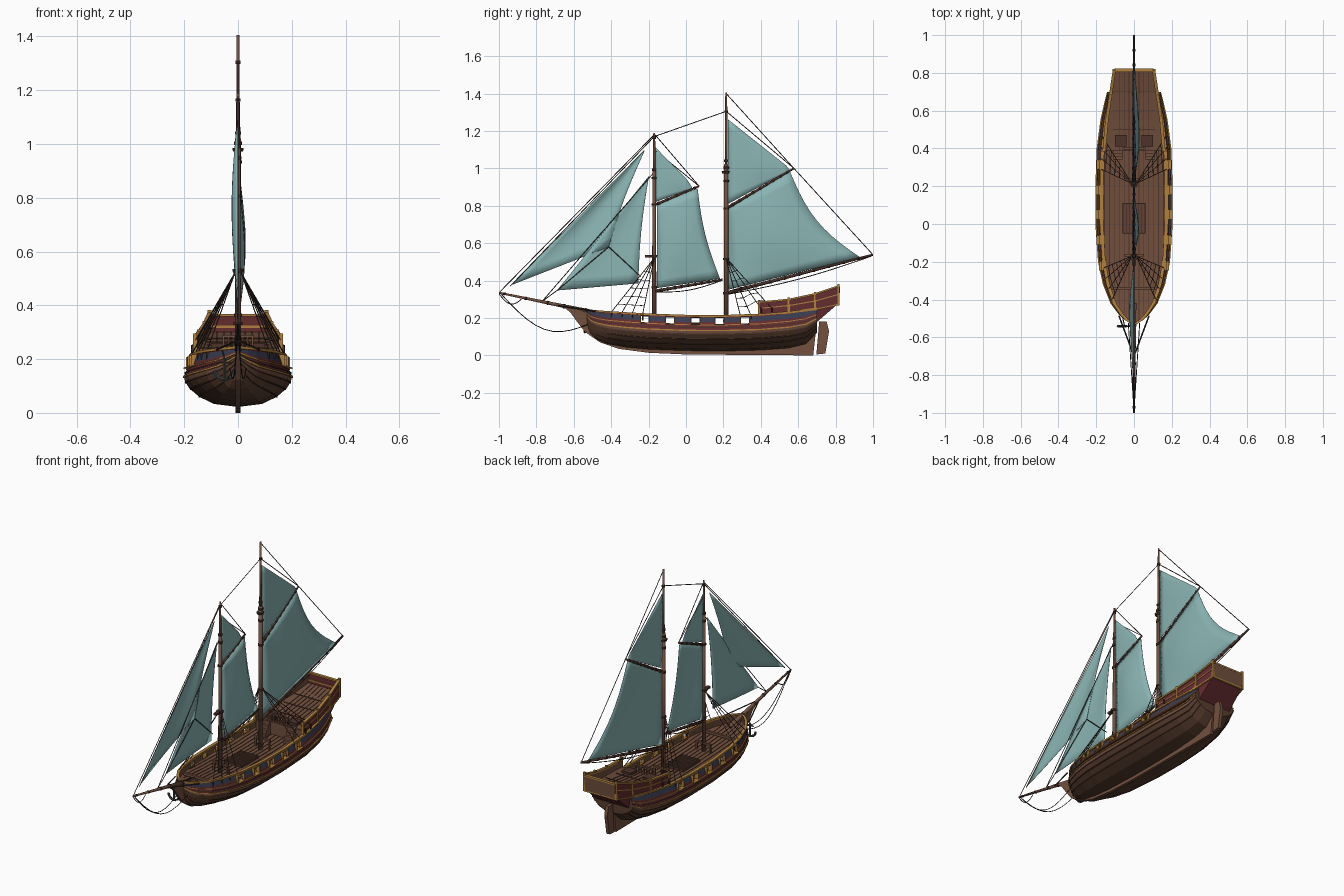
import bpy, bmesh, math
from mathutils import Vector as V

if "Cube" in bpy.data.objects:
    bpy.data.objects.remove(bpy.data.objects["Cube"])

def mat(name, r, g, b):
    m = bpy.data.materials.new(name)
    m.diffuse_color = tuple(((c / 255 + .055) / 1.055) ** 2.4 for c in (r, g, b)) + (1,)
    m.use_nodes = True
    m.node_tree.nodes["Principled BSDF"].inputs["Base Color"].default_value = m.diffuse_color
    return m

SAIL = mat("sail_teal", 138, 180, 179)
WOOD = mat("spar_brown", 114, 80, 63)
DECK = mat("deck_brown", 112, 78, 60)
HULL = mat("hull_dark_brown", 88, 61, 46)
RED = mat("stripe_red", 100, 44, 47)
BLUE = mat("stripe_blue", 56, 62, 82)
GOLD = mat("trim_gold", 176, 128, 62)
ROPE = mat("rope_dark", 60, 48, 42)
IRON = mat("iron_grey", 66, 68, 72)
BAND = mat("fitting_dark_brown", 76, 51, 42)

def obj(name, bm, mats, smooth=False, thick=0, inner=0):
    bmesh.ops.remove_doubles(bm, verts=bm.verts, dist=1e-5)
    bmesh.ops.recalc_face_normals(bm, faces=bm.faces)
    for f in bm.faces:
        f.smooth = smooth
    me = bpy.data.meshes.new(name)
    bm.to_mesh(me); bm.free()
    for m in mats:
        me.materials.append(m)
    o = bpy.data.objects.new(name, me)
    bpy.context.collection.objects.link(o)
    if thick:
        s = o.modifiers.new("thickness", "SOLIDIFY")
        s.thickness, s.offset, s.material_offset = thick, -1, inner
    return o

def loft(bm, rings, closed=True, cap=True):
    vs = [[bm.verts.new(p) for p in r] for r in rings]
    n = len(vs[0])
    out = []
    for i in range(len(vs) - 1):
        for j in range(n if closed else n - 1):
            k = (j + 1) % n
            out.append((bm.faces.new((vs[i][j], vs[i][k], vs[i + 1][k], vs[i + 1][j])), i, j))
    if cap:
        bm.faces.new(vs[0]); bm.faces.new(vs[-1])
    return out

def tube(bm, pts, r0, r1=None, n=5):
    pts = [V(p) for p in pts]
    r1 = r0 if r1 is None else r1
    rings = []
    for i, p in enumerate(pts):
        d = (pts[min(i + 1, len(pts) - 1)] - pts[max(i - 1, 0)]).normalized()
        a = d.cross(V((1, 0, 0)) if abs(d.x) < .9 else V((0, 0, 1))).normalized()
        b = d.cross(a)
        r = r0 + (r1 - r0) * i / (len(pts) - 1)
        rings.append([p + r * (a * math.cos(t) + b * math.sin(t)) for t in (2 * math.pi * k / n for k in range(n))])
    loft(bm, rings)

def sweep(bm, pts, w, t):
    loft(bm, [[(x + a * w / 2, y, z + b * t / 2) for a, b in ((-1, -1), (1, -1), (1, 1), (-1, 1))] for x, y, z in pts])

def box(bm, c, s):
    x, y, z = c
    sweep(bm, [(x, y - s[1] / 2, z), (x, y + s[1] / 2, z)], s[0], s[2])

def plate(name, pts, w, m):
    bm = bmesh.new()
    loft(bm, [[(s * w, y, z) for y, z in pts] for s in (-1, 1)])
    obj(name, bm, [m])

# hull stations: y, half beam, bottom z, sheer z
ST = [(-.53, .006, .16, .243), (-.51, .042, .115, .24), (-.48, .075, .085, .237), (-.42, .12, .06, .232),
      (-.32, .16, .042, .226), (-.2, .186, .031, .219), (0, .2, .024, .212), (.2, .2, .022, .211),
      (.4, .193, .027, .218), (.55, .173, .038, .231), (.64, .153, .06, .243), (.7, .138, .12, .252)]
SEC_H = [0, .06, .2, .36, .5, .58, .68, .77, .82, .95, 1]
SEC_W = [0, .45, .72, .9, .985, 1, .97, .935, .92, .875, .86]

def lerp_table(xs, fs, x):
    i = max(k for k in range(len(xs) - 1) if xs[k] <= x or k == 0)
    return fs[i] + (fs[i + 1] - fs[i]) * (x - xs[i]) / (xs[i + 1] - xs[i])

def hp(y, h, s=1, out=0):
    b, zb, zs = (lerp_table([q[0] for q in ST], [q[c] for q in ST], y) for c in (1, 2, 3))
    return V((s * (b * lerp_table(SEC_H, SEC_W, h) + out), y, zb + h * (zs - zb)))

PORTS = [-.22, -.085, .05, .18, .315]
YS = sorted({q[0] for q in ST} | {round(p + d, 3) for p in PORTS for d in (-.021, .021)} | {-.495, -.45, -.37, .47, .6, .67})

# hull shell with coloured strakes and open gun ports
bm = bmesh.new()
full = [(h, -1) for h in SEC_H[:0:-1]] + [(h, 1) for h in SEC_H]
kill = []
for f, i, j in loft(bm, [[hp(y, h, s) for h, s in full] for y in YS], closed=False):
    h = (full[j][0] + full[j + 1][0]) / 2
    f.material_index = 0 if h < .5 else 1 if h < .58 else 2 if h < .82 else 3 if h < .95 else 2
    if .77 < h < .95 and any(abs((YS[i] + YS[i + 1]) / 2 - p) < .015 for p in PORTS):
        kill.append(f)
bmesh.ops.delete(bm, geom=kill, context='FACES')
obj("hull", bm, [HULL, WOOD, RED, BLUE, DECK], thick=.008, inner=9)

# rails, wales and plank seams that follow the hull
for name, h, w, t, m in (("top_rail", 1, .019, .01, GOLD), ("upper_wale", .745, .008, .005, GOLD), ("lower_wale", .585, .01, .007, GOLD),
                         ("middle_wale", .665, .008, .005, BAND), ("seam_high", .48, .005, .005, BAND), ("seam_middle", .34, .005, .004, BAND), ("seam_low", .2, .005, .004, BAND)):
    bm = bmesh.new()
    for s in (-1, 1):
        sweep(bm, [hp(y, h, s) for y in YS], w, t)
    obj(name, bm, [m])

# gun port frames
bm = bmesh.new()
for p in PORTS:
    for s in (-1, 1):
        for d in (-.024, .024):
            a, b = hp(p + d, .76, s), hp(p + d, .97, s)
            box(bm, (a + b) / 2, (.026, .006, b.z - a.z))
        for h in (.755, .975):
            box(bm, hp(p, h, s), (.03, .054, .005))
obj("port_frames", bm, [GOLD])

# stern closing board, main deck and plank seams
bm = bmesh.new()
bm.faces.new([bm.verts.new(hp(.7, h, s)) for h, s in full])
obj("lower_transom", bm, [HULL])
DH = .71
bm = bmesh.new()
loft(bm, [[hp(y, DH, s, -.003) for s in (-1, 1)] for y in YS], closed=False, cap=False)
obj("main_deck", bm, [DECK])
bm = bmesh.new()
for k in range(-6, 7):
    x = k * .026
    ys = [y for y in YS if hp(y, DH).x > abs(x) + .012 and y < .42]
    sweep(bm, [(x, y, hp(y, DH).z + .001) for y in ys], .004, .003)
obj("deck_seams", bm, [BAND])

# keel, stem, beak and rudder
plate("keel", [(-.67, .27), (-.62, .232), (-.59, .19), (-.54, .125), (-.46, .07), (-.36, .035), (-.2, .014), (0, .005), (.68, 0),
               (.7, .18), (.64, .18), (.62, .06), (.4, .04), (0, .035), (-.3, .05), (-.45, .09), (-.5, .16), (-.5, .235), (-.58, .248)], .009, WOOD)
plate("rudder", [(.697, .005), (.745, .01), (.765, .13), (.752, .18), (.712, .18)], .01, WOOD)

# quarterdeck: y, half width, wall bottom, wall top
Q = [(.39, .158, .212, .283), (.55, .144, .228, .298), (.69, .123, .245, .328), (.815, .104, .272, .37)]
bm = bmesh.new()
for s in (-1, 1):
    loft(bm, [[(s * (w + .004), y, a), (s * w, y, b)] for y, w, a, b in Q], closed=False, cap=False)
y, w, a, b = Q[-1]
bm.faces.new([bm.verts.new(p) for p in ((-w - .004, y, a), (w + .004, y, a), (w, y, b - .01), (-w, y, b - .01))])
obj("quarterdeck_walls", bm, [RED, DECK], thick=.008, inner=5)
bm = bmesh.new()
loft(bm, [[(s * w, y, a + .028) for s in (-1, 1)] for y, w, a, b in Q], closed=False, cap=False)
obj("quarterdeck", bm, [DECK])
bm = bmesh.new()
for k in range(-3, 4):
    sweep(bm, [(k * .026, y, a + .029) for y, w, a, b in Q], .004, .003)
for y in (.5, .6, .7):
    box(bm, (0, y, lerp_table([q[0] for q in Q], [q[2] for q in Q], y) + .029), (.23, .004, .004))
obj("quarterdeck_seams", bm, [BAND])
bm = bmesh.new()
for s in (-1, 1):
    for t, r in ((0, .008), (.55, .006), (1, .017)):
        sweep(bm, [(s * (w + .004 - .004 * t), y, a + t * (b - a)) for y, w, a, b in Q], r, min(r, .01))
    for y, w, a, b in Q:
        box(bm, (s * (w + .002), y, (a + b) / 2 + .004), (.014, .012, b - a + .016))
for z, d in ((.272, .01), (.32, .01), (.363, .018)):
    box(bm, (0, .815, z), (.208, d, .009))
obj("quarterdeck_trim", bm, [GOLD])
bm = bmesh.new()
loft(bm, [[(s * .11, .69, .17), (s * .118, .69, .25), (s * .104, .812, .275)] for s in (-1, 1)])
obj("stern_counter", bm, [RED])

# front bulkhead, balustrade and stairs
bm = bmesh.new()
box(bm, (0, .4, .2), (.31, .01, .085))
for s in (-1, 1):
    for k in range(4):
        box(bm, (s * .085, .35 + k * .015, .165 + k * .011), (.05, .017, .022 + k * .02))
box(bm, (0, .4, .285), (.12, .01, .008))
for k in range(-3, 4):
    box(bm, (k * .018, .4, .262), (.006, .006, .045))
obj("bulkhead_and_stairs", bm, [WOOD])

# deck hatch with grating, companion boxes and pin rails
bm = bmesh.new()
box(bm, (0, .03, .162), (.12, .16, .02))
for s in (-1, 1):
    box(bm, (s * .07, .44, .25), (.06, .06, .02))
obj("hatch_covers", bm, [BAND])
bm = bmesh.new()
for k in range(-3, 4):
    box(bm, (k * .016, .03, .173), (.006, .15, .005))
for y in (-.165, .235):
    box(bm, (0, y, .212), (.1, .012, .01))
    for s in (-1, 1):
        box(bm, (s * .045, y, .182), (.01, .01, .06))
box(bm, (0, -.34, .188), (.24, .014, .014))
obj("grating_and_pin_rails", bm, [WOOD])

# masts and spars with dark bands
def spar(name, a, b, r0, r1, bands, m=WOOD, rise=.004):
    a, b = V(a), V(b)
    bm = bmesh.new(); tube(bm, [a, b], r0, r1, 10); obj(name, bm, [m], True)
    bm = bmesh.new()
    d = (b - a).normalized()
    for t in bands:
        c = a.lerp(b, t); r = r0 + (r1 - r0) * t + rise
        tube(bm, [c - d * .006, c + d * .006], r, r, 8)
    obj(name + "_bands", bm, [BAND])
E = [k / 10 for k in range(1, 10)]
FY, MY = -.17, .215
spar("fore_mast", (0, FY, .155), (0, FY, .99), .012, .009, (.05, .25, .45, .78, .95))
spar("fore_topmast", (0, FY, .97), (0, FY, 1.19), .008, .005, (.1, .88))
spar("main_mast", (0, MY, .15), (0, MY, 1.02), .013, .011, (.04, .21, .42, .73, .9, .98))
spar("main_topmast", (0, MY, 1.0), (0, MY, 1.405), .008, .005, (.1, .75))
spar("bowsprit", (0, -.42, .215), (0, -1, .335), .013, .005, (.2, .4, .55, .75, .95), WOOD, .002)
spar("fore_gaff", (0, FY, .803), (0, .07, .905), .007, .005, E[::2], BAND, .002)
spar("fore_boom", (0, FY, .343), (0, .195, .405), .008, .006, E, BAND, .002)
spar("main_gaff", (0, MY, .785), (0, .577, 1.0), .008, .005, E, BAND, .002)
spar("main_boom", (0, MY, .333), (0, .999, .538), .01, .006, E, BAND, .002)
bm = bmesh.new()
for y, z in ((FY, .53), (MY, .98)):
    tube(bm, [(0, y - .003, z - .007), (0, y - .003, z + .005)], .019, .021, 8)
box(bm, (0, FY - .025, .53), (.02, .05, .012))
obj("mast_tops", bm, [BAND])

# sails: (y, z) of tack, luff head, leech head, clew; leech hollow and sideways belly
def sail(name, a, b, c, d, hollow, belly):
    bm = bmesh.new()
    rows = []
    for i in range(11):
        v = i / 10
        l, r = V(a).lerp(V(b), v), V(d).lerp(V(c), v)
        nrm = (V(c) - V(d)).orthogonal().normalized()
        nrm *= -1 if nrm.x > 0 else 1
        row = []
        for j in range(9):
            u = j / 8
            p = l.lerp(r, u) + nrm * hollow * u * math.sin(math.pi * v)
            row.append((belly * math.sin(math.pi * u) * math.sin(math.pi * (.08 + .92 * v)), p.x, p.y))
        rows.append(row)
    loft(bm, rows, closed=False, cap=False)
    obj(name, bm, [SAIL], True, .002)
sail("main_sail", (.228, .352), (.228, .795), (.555, .985), (.93, .525), .055, .027)
sail("main_topsail", (.225, .81), (.225, 1.262), (.535, 1.015), (.555, .99), 0, .008)
sail("fore_sail", (-.155, .36), (-.155, .81), (.062, .893), (.182, .41), .02, .024)
sail("fore_topsail", (-.163, .82), (-.163, 1.112), (.008, .937), (.035, .893), 0, .006)
sail("outer_jib", (-.936, .375), (-.223, 1.096), (-.222, 1.094), (-.413, .58), .012, -.022)
sail("inner_jib", (-.69, .347), (-.2, .957), (-.199, .955), (-.255, .385), .012, -.01)

# standing and running rigging
bm = bmesh.new()
def rope(*pts, sag=0, r=.0023):
    if sag:
        a, b = V(pts[0]), V(pts[1])
        pts = [a.lerp(b, k / 10) - V((0, 0, sag * math.sin(math.pi * k / 10))) for k in range(11)]
    tube(bm, pts, r, r, 4)
for a, b, sag in (((FY, 1.18), (-1, .335), 0), ((FY, .98), (-.77, .288), 0), ((FY, 1.17), (-.94, .37), 0),
                  ((FY, 1.17), (MY, 1.305), 0), ((MY, 1.4), (.577, 1.0), 0), ((MY, 1.305), (.577, 1.0), 0),
                  ((.577, 1.0), (.998, .54), 0), ((FY, 1.185), (.07, .905), 0), ((FY, 1.1), (.07, .905), 0),
                  ((FY, .34), (.19, .4), .022), ((MY, .325), (.99, .53), .02), ((-.413, .58), (-.24, .42), 0),
                  ((-.69, .347), (-.77, .288), 0), ((-.413, .58), (-.69, .347), 0), ((-1, .33), (-.88, .3), .04)):
    rope((0, *a), (0, *b), sag=sag)
for s in (-1, 1):
    rope((0, -.99, .33), (s * .03, -.525, .165), sag=.108)
    rope((0, -.7, .27), (s * .08, -.485, .235), r=.004)
    for y0, ym in ((-.4, FY), (.29, MY)):
        sh = []
        for k in range(4):
            y = y0 + .056 * k
            p = hp(y, 1, s, .005)
            if y > .39:
                p.z += .03
            sh.append((p, V((s * .012, ym, .52))))
            rope(*sh[-1], r=.0021)
            tube(bm, [p - V((0, 0, .035)), p + V((0, 0, .004))], .004, .005, 5)
        for t in (.15, .3, .45, .6, .75):
            rope(*[a.lerp(b, t) for a, b in sh], r=.0016)
obj("rigging", bm, [ROPE])

# anchor hanging at the bow
bm = bmesh.new()
tube(bm, [(-.05, -.54, .2), (-.05, -.54, .125)], .006)
tube(bm, [(-.072, -.54, .188), (-.028, -.54, .188)], .004)
tube(bm, [(-.05 + .036 * math.sin(t), -.54, .16 - .036 * math.cos(t)) for t in (k * .3 for k in range(-5, 6))], .007)
rope((-.05, -.54, .2), (-.06, -.495, .235), r=.003)
obj("anchor", bm, [IRON])
